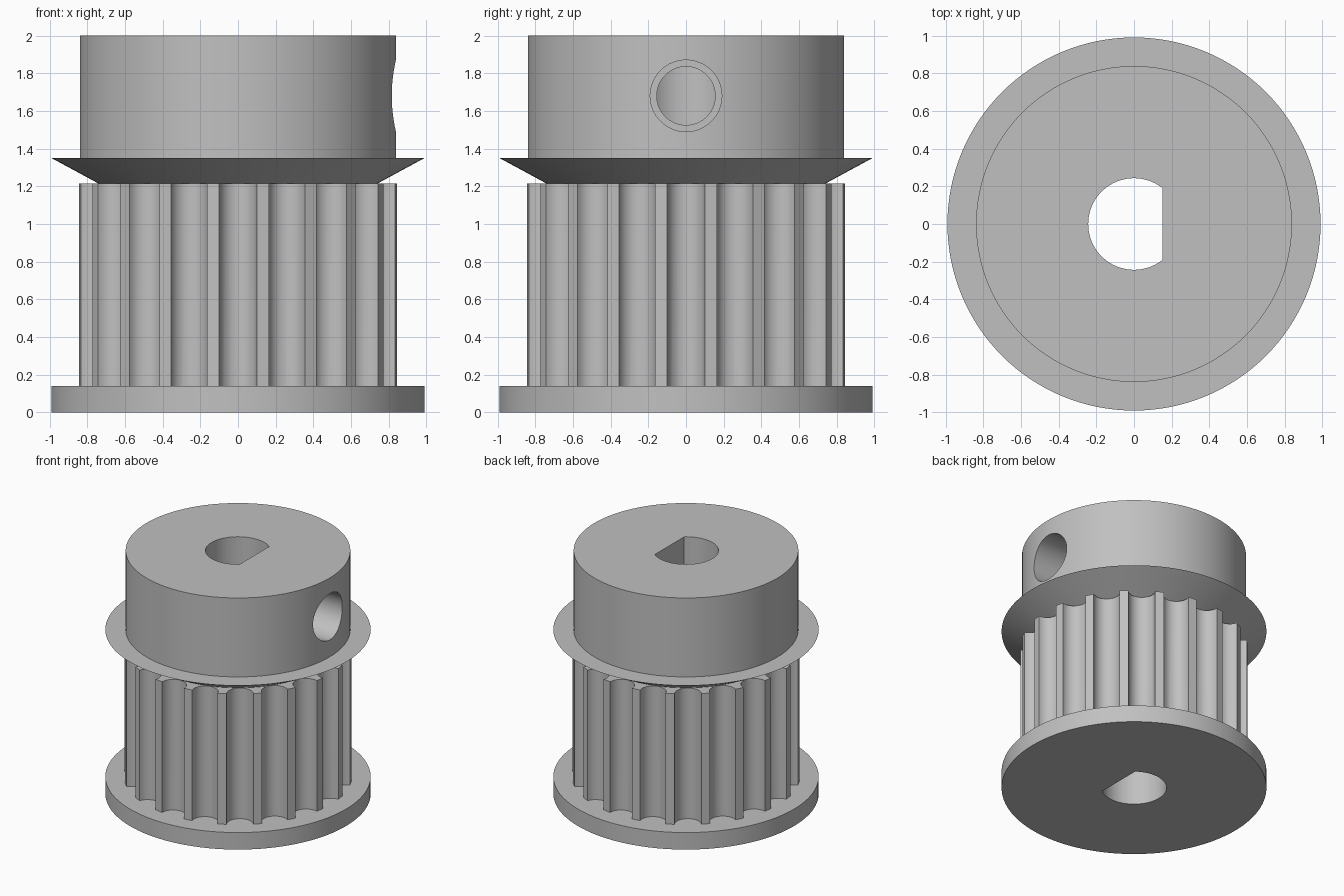
import bpy
import bmesh
from math import pi, sin, cos, acos, sqrt
from mathutils import Matrix, Vector

cube = bpy.data.objects.get("Cube")
if cube:
    bpy.data.objects.remove(cube, do_unlink=True)

TEETH = 20
TIP_R = 0.85        # tooth tip radius
GROOVE_R = 0.1      # radius of the round grooves
HUB_R = 0.838
FLANGE_R = 0.99
BORE_R = 0.243
FLAT_X = 0.15       # flat side of the D-shaped bore

metal = bpy.data.materials.new("grey metal")
metal.use_nodes = True
grey = (0.53, 0.53, 0.53, 1)
metal.diffuse_color = grey
metal.node_tree.nodes["Principled BSDF"].inputs["Base Color"].default_value = grey


def finish(name, bm, matrix=Matrix()):
    bmesh.ops.recalc_face_normals(bm, faces=bm.faces)
    bm.transform(matrix)
    mesh = bpy.data.meshes.new(name)
    bm.to_mesh(mesh)
    bm.free()
    mesh.materials.append(metal)
    obj = bpy.data.objects.new(name, mesh)
    bpy.context.collection.objects.link(obj)
    return obj


def lathe(name, profile, steps=128, matrix=Matrix()):
    """Revolve (radius, height) points around z."""
    bm = bmesh.new()
    verts = [bm.verts.new((r, 0, z)) for r, z in profile]
    edges = [bm.edges.new(pair) for pair in zip(verts, verts[1:])]
    bmesh.ops.spin(bm, geom=verts + edges, cent=(0, 0, 0), axis=(0, 0, 1),
                   angle=2 * pi, steps=steps)
    bmesh.ops.remove_doubles(bm, verts=bm.verts, dist=0.0001)
    return finish(name, bm, matrix)


def prism(name, outline, z0, z1):
    """Extrude a closed outline upwards."""
    bm = bmesh.new()
    face = bm.faces.new([bm.verts.new((x, y, z0)) for x, y in outline])
    out = bmesh.ops.extrude_face_region(bm, geom=[face])
    top = [v for v in out["geom"] if isinstance(v, bmesh.types.BMVert)]
    bmesh.ops.translate(bm, verts=top, vec=(0, 0, z1 - z0))
    return finish(name, bm)


def combine(body, other, operation):
    """Apply a boolean and discard the second solid."""
    other.hide_render = True
    mod = body.modifiers.new(operation.title(), 'BOOLEAN')
    mod.operation = operation
    mod.solver = 'EXACT'
    mod.object = other
    bpy.context.view_layer.objects.active = body
    bpy.ops.object.modifier_apply(modifier=mod.name)
    bpy.data.objects.remove(other, do_unlink=True)


# Turned body: base flange, core, conical upper flange and hub
pulley = lathe("pulley_body", [
    (0, 0), (FLANGE_R, 0), (FLANGE_R, 0.14), (0.7, 0.14), (0.7, 1.193),
    (FLANGE_R, 1.35), (HUB_R, 1.35), (HUB_R, 2), (0, 2)])

# Toothed barrel: a round groove repeated between flat-tipped teeth
centre_r = sqrt(TIP_R ** 2 - GROOVE_R ** 2)
ARC = 14
outline = []
for tooth in range(TEETH):
    turn = Matrix.Rotation(2 * pi * tooth / TEETH, 2)
    for i in range(ARC + 1):
        t = pi * i / ARC
        outline.append(turn @ Vector((centre_r - GROOVE_R * sin(t),
                                      -GROOVE_R * cos(t))))
barrel = prism("toothed_barrel", outline, 0.07, 1.215)
combine(pulley, barrel, 'UNION')

# D-shaped shaft bore
a = acos(FLAT_X / BORE_R)
arc = [a + (2 * pi - 2 * a) * i / 64 for i in range(65)]
bore = prism("bore_cutter", [(BORE_R * cos(t), BORE_R * sin(t)) for t in arc],
             -0.1, 2.1)
combine(pulley, bore, 'DIFFERENCE')

# Stepped set screw hole through the left side of the hub
screw = lathe("screw_cutter",
              [(0, 0), (0.155, 0), (0.155, 0.27), (0.19, 0.27), (0.19, 1), (0, 1)],
              64, Matrix.Translation((0, 0, 1.68)) @ Matrix.Rotation(pi / 2, 4, 'Y'))
combine(pulley, screw, 'DIFFERENCE')

# Smooth round walls with crisp machined edges
bpy.ops.object.select_all(action='DESELECT')
pulley.select_set(True)
bpy.context.view_layer.objects.active = pulley
bpy.ops.object.shade_smooth_by_angle(angle=pi / 7)
